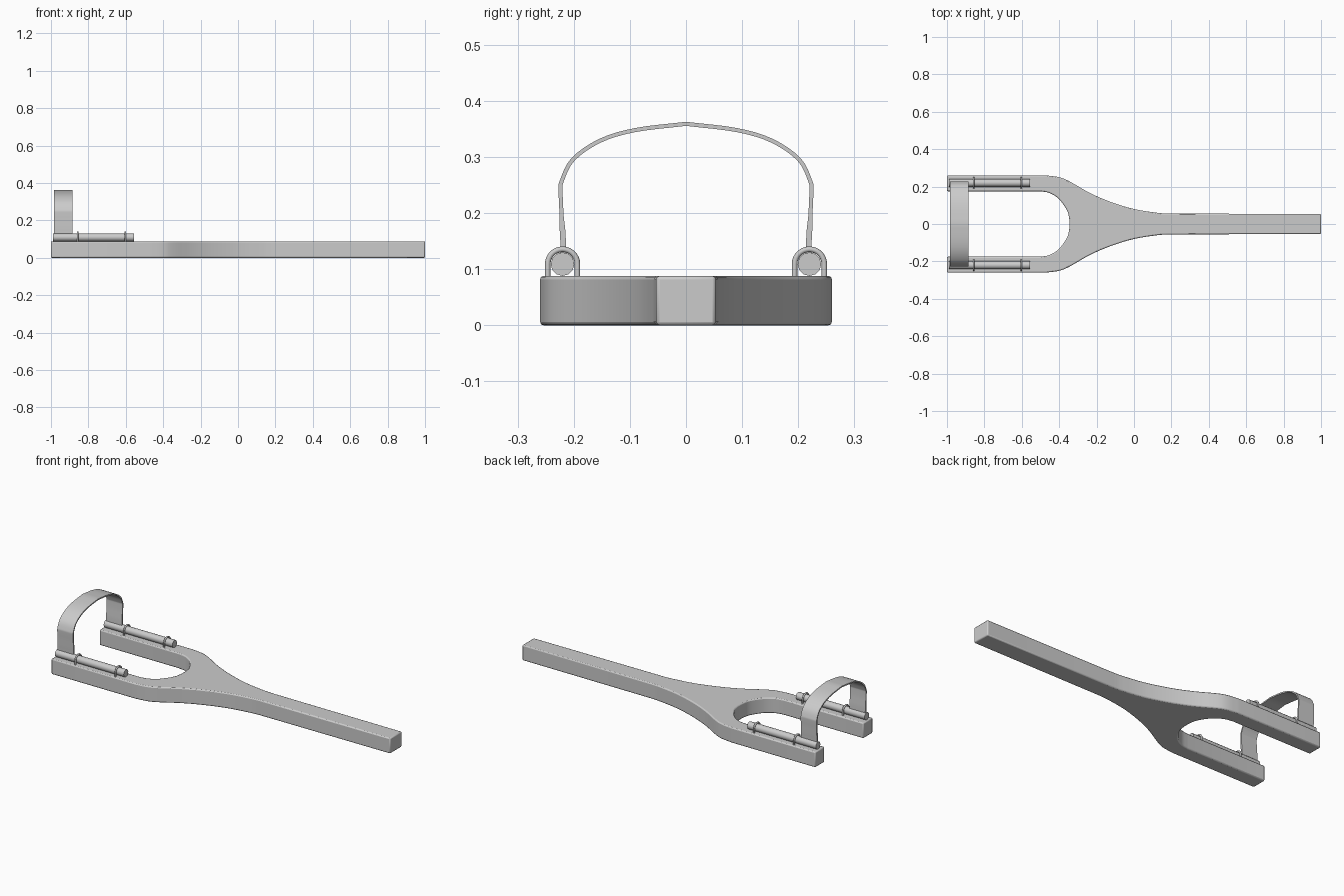
import bpy, bmesh, math
from mathutils import Vector

if "Cube" in bpy.data.objects:
    bpy.data.objects.remove(bpy.data.objects["Cube"])

ROD_Y, ROD_Z = 0.22, 0.109


def smooth_path(pts, steps=5):
    """Catmull-Rom points through a short list of 2D points."""
    p = [Vector(q) for q in pts]
    p = [2 * p[0] - p[1]] + p + [2 * p[-1] - p[-2]]
    out = []
    for i in range(1, len(p) - 2):
        a, b, c, d = p[i - 1:i + 3]
        for k in range(steps):
            t = k / steps
            out.append(0.5 * (2 * b + (c - a) * t + (2 * a - 5 * b + 4 * c - d) * t * t
                              + (3 * b - a - 3 * c + d) * t ** 3))
    return out + [p[-2]]


def finish(name, bm, angle=35):
    bmesh.ops.recalc_face_normals(bm, faces=bm.faces)
    me = bpy.data.meshes.new(name)
    bm.to_mesh(me)
    bm.free()
    ob = bpy.data.objects.new(name, me)
    bpy.context.collection.objects.link(ob)
    shade(ob, angle)
    return ob


def shade(ob, angle):
    bpy.ops.object.select_all(action='DESELECT')
    ob.select_set(True)
    bpy.context.view_layer.objects.active = ob
    bpy.ops.object.shade_smooth_by_angle(angle=math.radians(angle))


# forked body: half outline from handle end round one prong, then mirrored
outer = smooth_path([(0.18, 0.056), (0.125, 0.06), (0, 0.08), (-0.13, 0.12), (-0.24, 0.168),
                     (-0.345, 0.228), (-0.40, 0.25), (-0.47, 0.26)])
inner = smooth_path([(-0.50, 0.175), (-0.45, 0.165), (-0.40, 0.132), (-0.357, 0.07), (-0.345, 0.02)])
half = [Vector((1, 0.053))] + outer + [Vector((-1, 0.26)), Vector((-1, 0.175))] + inner
outline = half + [Vector((v.x, -v.y)) for v in reversed(half)]
bm = bmesh.new()
face = bm.faces.new([bm.verts.new((v.x, v.y, 0)) for v in outline])
ext = bmesh.ops.extrude_face_region(bm, geom=[face])
bmesh.ops.translate(bm, vec=(0, 0, 0.088),
                    verts=[g for g in ext['geom'] if isinstance(g, bmesh.types.BMVert)])
body = finish("forked_body", bm)
bev = body.modifiers.new("soft_edges", 'BEVEL')
bev.width = 0.006
bev.segments = 2
bev.limit_method = 'ANGLE'
bev.angle_limit = math.radians(50)

# rods and the staples that hold them on each prong
for side, s in (("left", 1), ("right", -1)):
    bpy.ops.mesh.primitive_cylinder_add(vertices=12, radius=0.021, depth=0.435,
                                        location=(-0.7725, s * ROD_Y, ROD_Z),
                                        rotation=(0, math.pi / 2, 0))
    rod = bpy.context.object
    rod.name = side + "_rod"
    shade(rod, 35)

    for n, x in enumerate((-0.857, -0.603)):
        arch = [(math.cos(a) * 0.0265, ROD_Z + math.sin(a) * 0.0265)
                for a in (math.pi * k / 14 for k in range(15))]
        path = [(0.0265, 0.08)] + arch + [(-0.0265, 0.08)]
        cu = bpy.data.curves.new("staple", 'CURVE')
        cu.dimensions = '3D'
        cu.bevel_depth = 0.005
        cu.bevel_resolution = 2
        cu.use_fill_caps = True
        sp = cu.splines.new('POLY')
        sp.points.add(len(path) - 1)
        for pt, (y, z) in zip(sp.points, path):
            pt.co = (x, s * ROD_Y + y, z, 1)
        ob = bpy.data.objects.new(f"{side}_staple_{n + 1}", cu)
        bpy.context.collection.objects.link(ob)
        bpy.ops.object.select_all(action='DESELECT')
        ob.select_set(True)
        bpy.context.view_layer.objects.active = ob
        bpy.ops.object.convert(target='MESH')
        shade(bpy.context.object, 50)

# elastic strap: a thin band arching from rod to rod, thicker at its feet
centre = smooth_path([(-0.218, 0.115), (-0.219, 0.15), (-0.2235, 0.235), (-0.221, 0.258),
                      (-0.201, 0.296), (-0.153, 0.329), (-0.09, 0.348), (0, 0.359)], 4)
centre += [Vector((-v.x, v.y)) for v in reversed(centre[:-1])]
bm = bmesh.new()
rings = []
for i, c in enumerate(centre):
    t = (centre[min(i + 1, len(centre) - 1)] - centre[max(i - 1, 0)]).normalized()
    nrm = Vector((-t.y, t.x)) * (0.005 if c.y < 0.18 else 0.0036)
    rings.append([bm.verts.new((x, c.x + k * nrm.x, c.y + k * nrm.y))
                  for x, k in ((-0.985, 1), (-0.885, 1), (-0.885, -1), (-0.985, -1))])
for a, b in zip(rings, rings[1:]):
    for j in range(4):
        bm.faces.new((a[j], a[(j + 1) % 4], b[(j + 1) % 4], b[j]))
bm.faces.new(rings[0])
bm.faces.new(rings[-1])
finish("elastic_strap", bm)
